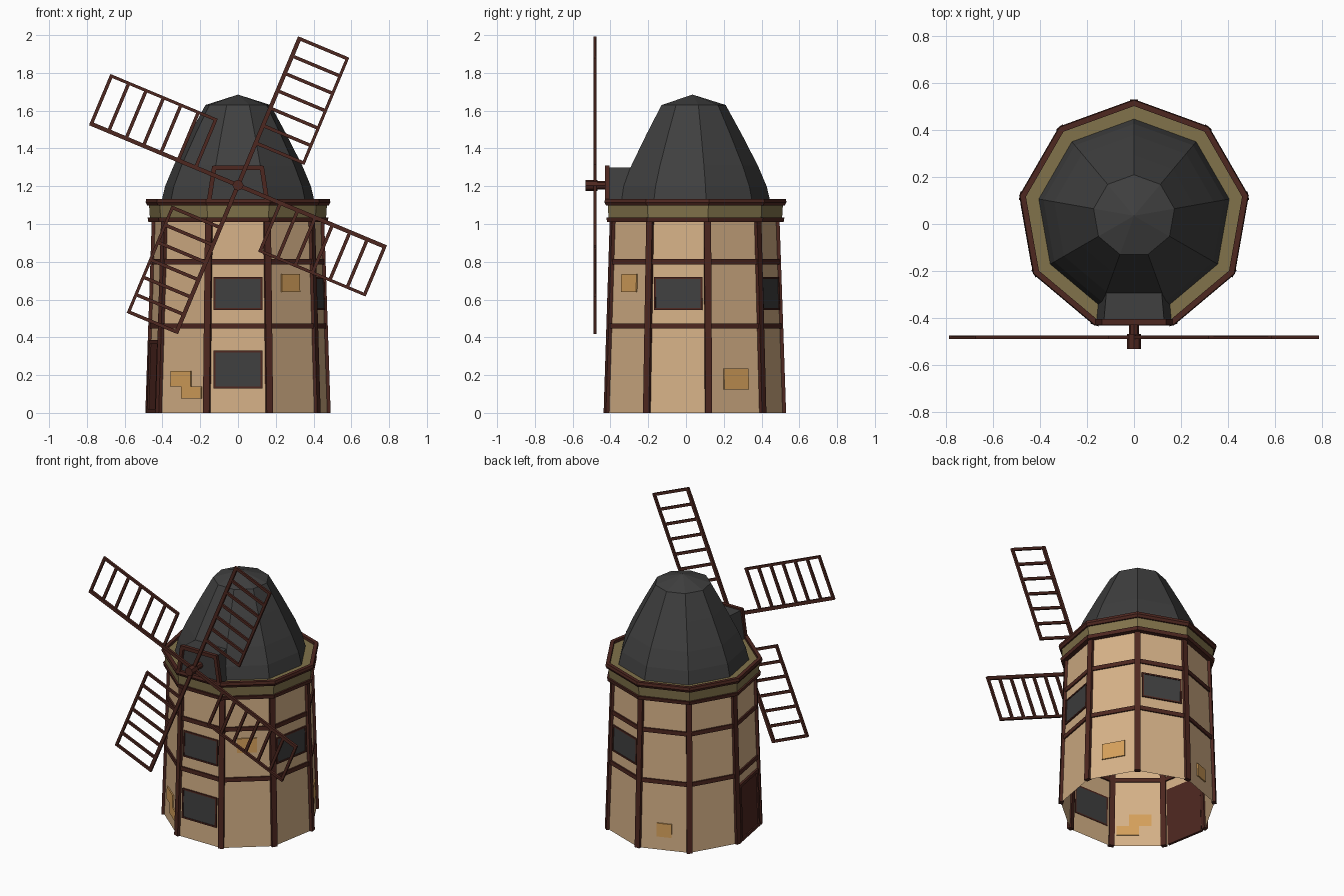
import bpy, bmesh, math
from mathutils import Vector as V

if "Cube" in bpy.data.objects:
    bpy.data.objects.remove(bpy.data.objects["Cube"])

CY, N = 0.035, 9                      # tower axis offset and side count
C20 = math.cos(math.radians(20))


def material(name, rgb):
    m = bpy.data.materials.new(name)
    m.diffuse_color = (*rgb, 1)
    m.use_nodes = True
    m.node_tree.nodes["Principled BSDF"].inputs["Base Color"].default_value = m.diffuse_color
    return m


TAN = material("tan plaster", (0.66, 0.435, 0.24))
BROWN = material("dark brown wood", (0.075, 0.02, 0.014))
GREY = material("charcoal", (0.05, 0.05, 0.05))
OLIVE = material("olive trim", (0.22, 0.17, 0.07))
PATCH = material("ochre brick", (0.66, 0.35, 0.105))


def finish(name, bm, mat):
    bmesh.ops.recalc_face_normals(bm, faces=bm.faces)
    me = bpy.data.meshes.new(name)
    bm.to_mesh(me)
    bm.free()
    me.materials.append(mat)
    ob = bpy.data.objects.new(name, me)
    bpy.context.collection.objects.link(ob)
    return ob


def lathe(name, mat, profile, closed=False):
    """Nine-sided sweep of (radius, z) points around the tower axis."""
    bm = bmesh.new()
    rows = []
    for r, z in profile:
        if r == 0:
            rows.append([bm.verts.new((0, CY, z))] * N)
        else:
            rows.append([bm.verts.new(corner(k, r, z)) for k in range(N)])
    pairs = list(zip(rows, rows[1:])) + ([(rows[-1], rows[0])] if closed else [])
    for a, b in pairs:
        for k in range(N):
            j = (k + 1) % N
            vs = [a[k], a[j], b[j], b[k]]
            bm.faces.new(list(dict.fromkeys(vs)))
    return finish(name, bm, mat)


def corner(k, r, z):
    a = math.radians(90 + 40 * k)
    return V((r * math.cos(a), CY + r * math.sin(a), z))


def prism(bm, a, b):
    """Solid between two matching four-point loops."""
    a, b = [bm.verts.new(p) for p in a], [bm.verts.new(p) for p in b]
    bm.faces.new(a)
    bm.faces.new(b[::-1])
    for i in range(4):
        j = (i + 1) % 4
        bm.faces.new((a[i], a[j], b[j], b[i]))


def bar(bm, p, q, side, out):
    """Beam from p to q with half-width vectors side and out."""
    offs = (side + out, out - side, -side - out, side - out)
    prism(bm, [p + o for o in offs], [q + o for o in offs])


def wall_r(z):
    return 0.483 - 0.034 * z


def on_face(deg, u, z, d):
    """Point on the wall face with the given outward angle."""
    a = math.radians(deg)
    n, t = V((math.cos(a), math.sin(a), 0)), V((-math.sin(a), math.cos(a), 0))
    return V((0, CY, z)) + n * (wall_r(z) * C20 + d) + t * u


def plate(bm, deg, u0, u1, z0, z1, d):
    loop = lambda e: [on_face(deg, u, z, e) for u, z in ((u0, z0), (u1, z0), (u1, z1), (u0, z1))]
    prism(bm, loop(-0.003), loop(d))


def frame(bm, deg, w, z0, z1, t, d):
    plate(bm, deg, -w, -w + t, z0, z1, d)
    plate(bm, deg, w - t, w, z0, z1, d)
    plate(bm, deg, -w + t, w - t, z0, z0 + t, d)
    plate(bm, deg, -w + t, w - t, z1 - t, z1, d)


# Tower shell, open underneath
lathe("tower_wall", TAN, [(wall_r(0), 0), (wall_r(1.03), 1.03)])

# Corner posts and horizontal beams
bm = bmesh.new()
for k in range(N):
    a = math.radians(90 + 40 * k)
    side = V((-math.sin(a), math.cos(a), 0)) * 0.018
    out = V((math.cos(a), math.sin(a), 0)) * 0.014
    bar(bm, corner(k, wall_r(0) - 0.002, 0), corner(k, wall_r(1.02) - 0.002, 1.02), side, out)
finish("corner_posts", bm, BROWN)
for name, z in (("lower_beam", 0.46), ("upper_beam", 0.80)):
    r = wall_r(z)
    lathe(name, BROWN, [(r - 0.01, z - 0.014), (r + 0.01, z - 0.014),
                        (r + 0.01, z + 0.014), (r - 0.01, z + 0.014)], True)

# Gallery band with its two wooden rims
lathe("gallery_band", OLIVE, [(0.44, 1.022), (0.473, 1.022), (0.479, 1.115), (0.40, 1.115)])
lathe("gallery_lower_rim", BROWN, [(0.445, 1.01), (0.482, 1.01), (0.486, 1.034), (0.445, 1.034)], True)
lathe("gallery_upper_rim", BROWN, [(0.468, 1.098), (0.488, 1.098), (0.497, 1.115),
                                   (0.493, 1.133), (0.468, 1.133)], True)

# Domed cap
lathe("cap_roof", GREY, [(0.413, 1.112), (0.392, 1.20), (0.345, 1.31), (0.26, 1.475),
                         (0.175, 1.63), (0, 1.685)])

# Dormer behind the sails
bm = bmesh.new()
prism(bm, [V((x, -0.41, z)) for x, z in ((-0.16, 1.11), (0.16, 1.11), (0.128, 1.3), (-0.128, 1.3))],
      [V((x, -0.2, z)) for x, z in ((-0.14, 1.11), (0.14, 1.11), (0.11, 1.3), (-0.11, 1.3))])
finish("dormer", bm, GREY)
bm = bmesh.new()
dep = V((0, 0.012, 0))
for s in (-1, 1):
    bar(bm, V((s * 0.155, -0.418, 1.11)), V((s * 0.125, -0.418, 1.308)), V((0.012, 0, 0)), dep)
bar(bm, V((-0.13, -0.418, 1.298)), V((0.13, -0.418, 1.298)), V((0, 0, 0.012)), dep)
finish("dormer_frame", bm, BROWN)

# Windows: face angle, bottom, top
panes, frames = bmesh.new(), bmesh.new()
for deg, z0, z1 in ((270, 0.13, 0.33), (270, 0.545, 0.72), (-10, 0.545, 0.72), (70, 0.545, 0.72)):
    plate(panes, deg, -0.122, 0.122, z0 + 0.008, z1 - 0.008, 0.005)
    frame(frames, deg, 0.13, z0, z1, 0.01, 0.009)
finish("window_panes", panes, GREY)
finish("window_frames", frames, BROWN)

# Door on the left side
bm = bmesh.new()
plate(bm, 190, -0.12, 0.12, 0, 0.37, 0.006)
frame(bm, 190, 0.135, 0, 0.385, 0.02, 0.014)
finish("door", bm, BROWN)

# Exposed brick patches: face angle, u range, z range
bm = bmesh.new()
for deg, u0, u1, z0, z1 in ((310, -0.065, 0.06, 0.64, 0.735), (230, -0.085, 0.055, 0.14, 0.222),
                            (230, -0.01, 0.13, 0.075, 0.14), (30, -0.07, 0.08, 0.125, 0.235),
                            (110, -0.045, 0.05, 0.09, 0.18)):
    plate(bm, deg, u0, u1, z0, z1, 0.008)
finish("brick_patches", bm, PATCH)

# Sails: four lattice frames, each a quarter turn apart
bm = bmesh.new()
hub = V((0, -0.483, 1.205))
thick = V((0, 0.008, 0))
for i in range(4):
    a = math.radians(67.3 + 90 * i)
    u, v = V((math.cos(a), 0, math.sin(a))), V((math.sin(a), 0, -math.cos(a)))
    bar(bm, hub, hub + u * 0.85, v * 0.011, thick)
    bar(bm, hub + u * 0.235 + v * 0.275, hub + u * 0.85 + v * 0.275, v * 0.008, thick)
    for j in range(7):
        c = hub + u * (0.243 + j * 0.0998)
        bar(bm, c, c + v * 0.275, u * 0.009, thick * 0.8)
finish("sails", bm, BROWN)

# Hub and axle
for name, r, y0, y1 in (("hub", 0.029, -0.533, -0.468), ("axle", 0.022, -0.47, -0.38)):
    bpy.ops.mesh.primitive_cylinder_add(vertices=8, radius=r, depth=y1 - y0,
                                        location=(0, (y0 + y1) / 2, 1.205),
                                        rotation=(math.pi / 2, 0, 0))
    bpy.context.object.name = name
    bpy.context.object.data.materials.append(BROWN)
